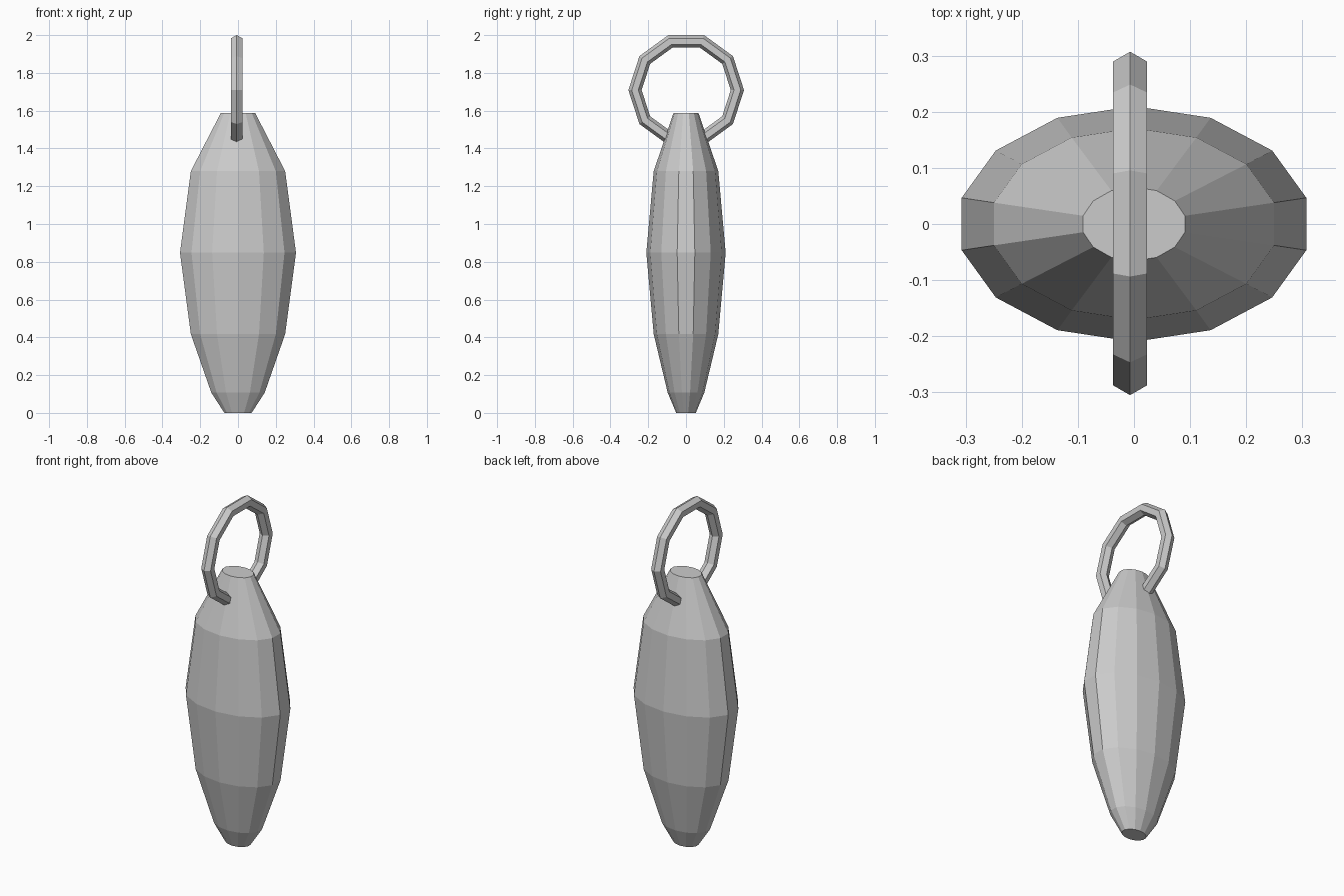
import bpy, bmesh
from math import pi, sin, cos

if "Cube" in bpy.data.objects:
    bpy.data.objects.remove(bpy.data.objects["Cube"])

SIDES = 14
# Body profile: (height, x radius, y radius)
PROFILE = [(0, 0.074, 0.052), (0.107, 0.145, 0.097), (0.417, 0.256, 0.171),
           (0.848, 0.315, 0.210), (1.28, 0.256, 0.171), (1.588, 0.093, 0.066)]

# Tapered oval body, lofted through the profile and capped
bm = bmesh.new()
rings = []
for z, rx, ry in PROFILE:
    angles = [pi / 2 + 2 * pi * i / SIDES for i in range(SIDES)]
    rings.append([bm.verts.new((rx * cos(a), ry * sin(a), z)) for a in angles])
for low, high in zip(rings, rings[1:]):
    for i in range(SIDES):
        j = (i + 1) % SIDES
        bm.faces.new((low[i], low[j], high[j], high[i]))
bm.faces.new(rings[0][::-1])
bm.faces.new(rings[-1])
mesh = bpy.data.meshes.new("body")
bm.to_mesh(mesh)
bm.free()
bpy.context.collection.objects.link(bpy.data.objects.new("body", mesh))

# Hanging ring passing through the top of the body
bpy.ops.mesh.primitive_torus_add(major_segments=10, minor_segments=6,
                                 major_radius=0.271, minor_radius=0.035,
                                 location=(-0.007, 0.001, 1.709),
                                 rotation=(pi / 2, 0, pi / 2))
bpy.context.object.name = "hanging_ring"
for poly in bpy.context.object.data.polygons:
    poly.use_smooth = False
